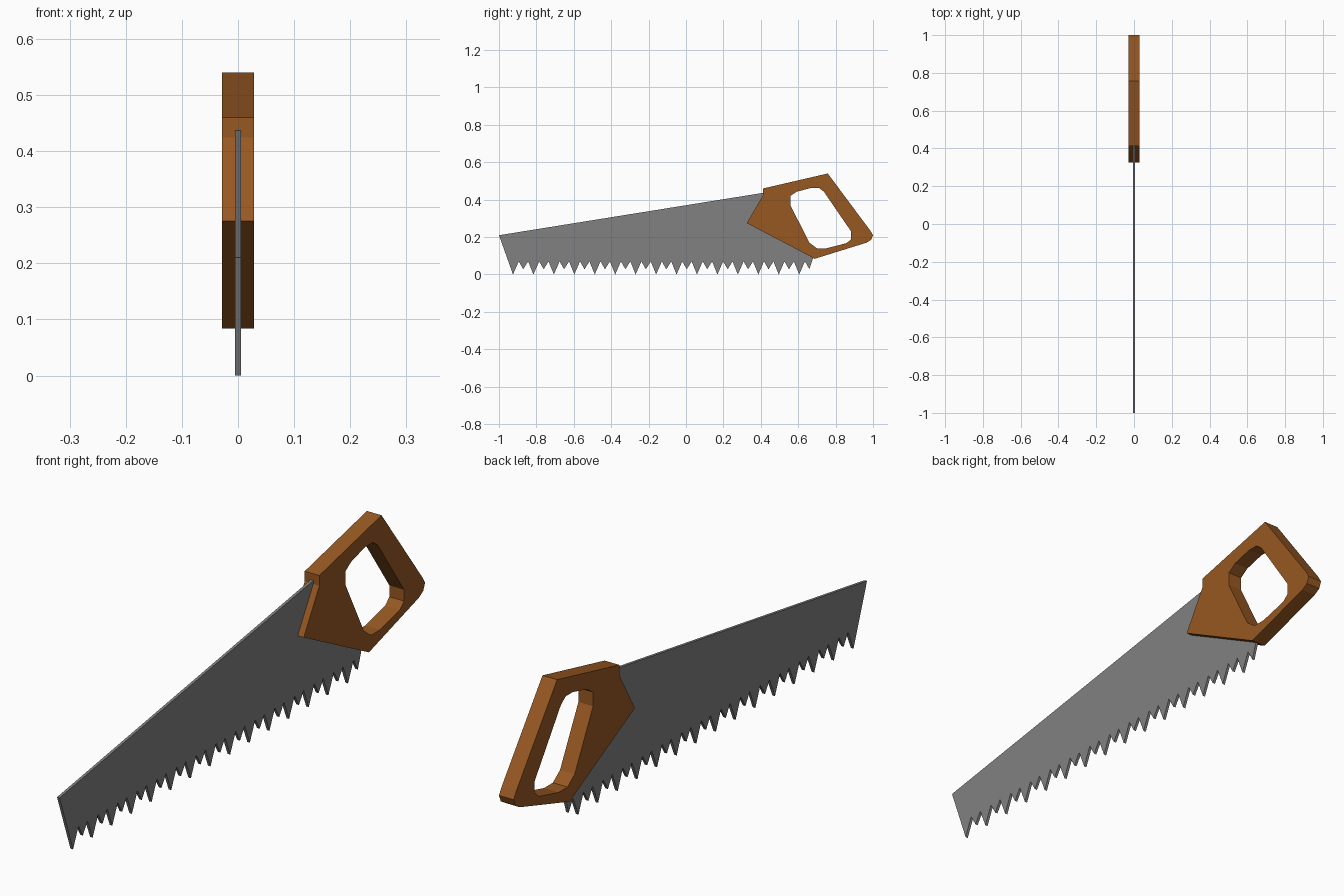
import bpy, bmesh
from mathutils import Vector

if "Cube" in bpy.data.objects:
    bpy.data.objects.remove(bpy.data.objects["Cube"])


def plate(name, loops, half, colour):
    """Fill closed (y, z) loops, inner ones as holes, and extrude along x."""
    bm = bmesh.new()
    edges = []
    for loop in loops:
        vs = [bm.verts.new((-half, y, z)) for y, z in loop]
        edges += [bm.edges.new((vs[i - 1], vs[i])) for i in range(len(vs))]
    bmesh.ops.triangle_fill(bm, use_beauty=True, use_dissolve=False, edges=edges,
                            normal=Vector((1, 0, 0)))
    ext = bmesh.ops.extrude_face_region(bm, geom=bm.faces[:], use_keep_orig=True)
    moved = [g for g in ext["geom"] if isinstance(g, bmesh.types.BMVert)]
    bmesh.ops.translate(bm, vec=(2 * half, 0, 0), verts=moved)
    bmesh.ops.recalc_face_normals(bm, faces=bm.faces[:])
    mesh = bpy.data.meshes.new(name)
    bm.to_mesh(mesh)
    bm.free()
    mat = bpy.data.materials.new(name + "_colour")
    mat.diffuse_color = (*colour, 1)
    mat.use_nodes = True
    mat.node_tree.nodes["Principled BSDF"].inputs["Base Color"].default_value = mat.diffuse_color
    mesh.materials.append(mat)
    ob = bpy.data.objects.new(name, mesh)
    bpy.context.collection.objects.link(ob)
    return ob


# Blade: alternating long and short teeth along the lower edge
blade = [(-1.0, 0.21)]
pitch = 0.1093
for i in range(15):
    y = -0.925 + i * pitch
    blade += [(y, 0), (y + pitch * 0.28, 0.07),
              (y + pitch * 0.5, 0.028), (y + pitch * 0.74, 0.07)]
# Rear of the blade, hidden inside the handle
blade[-1] = (0.68, 0.09)
blade += [(0.63, 0.17), (0.52, 0.39), (0.44, 0.441)]
plate("blade", [blade], 0.005, (0.22, 0.22, 0.22))

# Wooden handle with a grip opening
outline = [(0.412, 0.46), (0.758, 0.54), (0.985, 0.235), (1.0, 0.21), (0.99, 0.185),
           (0.965, 0.17), (0.688, 0.084), (0.325, 0.275), (0.412, 0.424)]
opening = [(0.558, 0.42), (0.593, 0.443), (0.67, 0.463), (0.71, 0.463), (0.737, 0.443),
           (0.883, 0.23), (0.883, 0.19), (0.86, 0.168), (0.75, 0.14), (0.70, 0.14),
           (0.66, 0.17), (0.558, 0.37)]
plate("handle", [outline, opening], 0.0285, (0.31, 0.098, 0.016))
